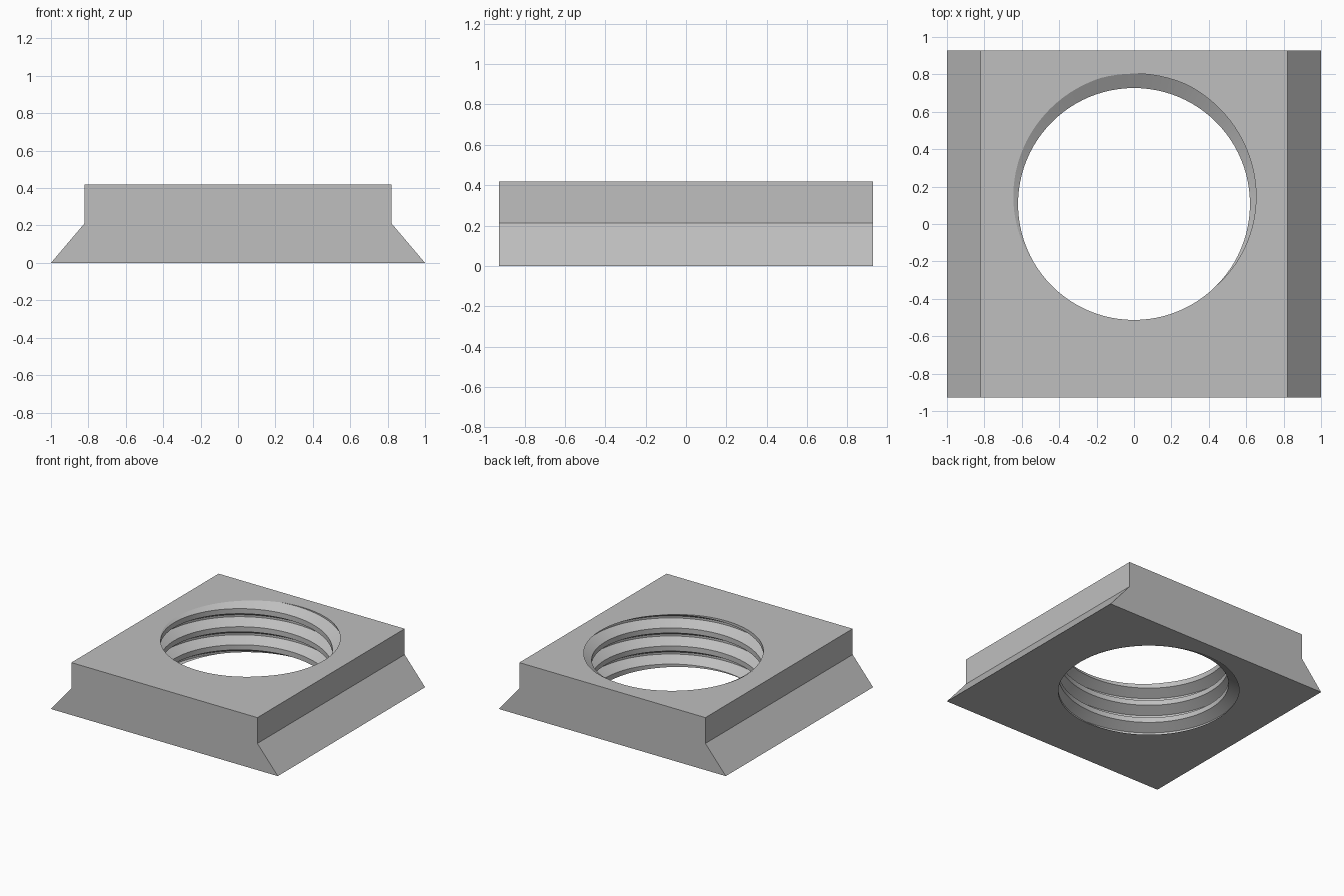
import bpy
import bmesh
import math

old = bpy.data.objects.get("Cube")
if old:
    bpy.data.objects.remove(old, do_unlink=True)

HEIGHT, SHOULDER, HALF_DEPTH = 0.418, 0.212, 0.927
HOLE_Y, CREST_R, ROOT_R, PITCH = 0.107, 0.62, 0.697, 0.144
STEPS, TURNS = 96, 6

grey = bpy.data.materials.new("plain grey")
grey.use_nodes = True
colour = (0.52, 0.52, 0.52, 1)
grey.diffuse_color = colour
grey.node_tree.nodes["Principled BSDF"].inputs["Base Color"].default_value = colour


def make_object(name, bm):
    bmesh.ops.recalc_face_normals(bm, faces=bm.faces[:])
    mesh = bpy.data.meshes.new(name)
    bm.to_mesh(mesh)
    bm.free()
    obj = bpy.data.objects.new(name, mesh)
    obj.data.materials.append(grey)
    bpy.context.collection.objects.link(obj)
    return obj


# Dovetail plate: one profile extruded from front to back
bm = bmesh.new()
right_side = [(1, 0), (0.82, SHOULDER), (0.82, HEIGHT)]
profile = right_side + [(-x, z) for x, z in reversed(right_side)]
front = bm.faces.new([bm.verts.new((x, -HALF_DEPTH, z)) for x, z in profile])
back = bmesh.ops.extrude_face_region(bm, geom=[front])["geom"]
bmesh.ops.translate(bm, vec=(0, 2 * HALF_DEPTH, 0),
                    verts=[v for v in back if isinstance(v, bmesh.types.BMVert)])
plate = make_object("threaded_dovetail_plate", bm)

# Right-handed thread cutter: a trapezoid tooth repeated along a helix
tooth = [(-0.055, ROOT_R), (0.055, ROOT_R), (0.36, CREST_R), (0.64, CREST_R)]
rows = [(turn + u, r) for turn in range(TURNS) for u, r in tooth]
bm = bmesh.new()
columns = []
for i in range(STEPS):
    a = math.tau * i / STEPS
    start = HEIGHT + PITCH * (i / STEPS - 265 / 360 - TURNS + 1.5)
    columns.append([bm.verts.new((r * math.cos(a), HOLE_Y + r * math.sin(a), start + u * PITCH))
                    for u, r in rows])
for i in range(STEPS):
    here = columns[i]
    # The last column meets the first one a whole pitch higher
    after = columns[i + 1] if i + 1 < STEPS else columns[0][len(tooth):]
    for k in range(len(after) - 1):
        bm.faces.new((here[k], after[k], after[k + 1], here[k + 1]))
    if i + 1 == STEPS:
        # Carry the seam up to the free end of the helix
        bm.faces.ensure_lookup_table()

# Close both ends of the cutter with fans
middle = HEIGHT / 2
rim = [e for e in bm.edges if e.is_boundary]
for z in (-0.5, HEIGHT + 0.5):
    tip = bm.verts.new((0, HOLE_Y, z))
    for e in rim:
        if (e.verts[0].co.z > middle) == (z > middle):
            bm.faces.new((e.verts[0], e.verts[1], tip))
cutter = make_object("thread_cutter", bm)
cutter.hide_render = True

# Cut the threaded hole
cut = plate.modifiers.new("threaded hole", "BOOLEAN")
cut.operation = "DIFFERENCE"
cut.solver = "EXACT"
cut.object = cutter
bpy.ops.object.select_all(action="DESELECT")
plate.select_set(True)
bpy.context.view_layer.objects.active = plate
bpy.ops.object.modifier_apply(modifier=cut.name)
bpy.data.objects.remove(cutter, do_unlink=True)
bpy.ops.object.shade_smooth_by_angle(angle=math.radians(20))
